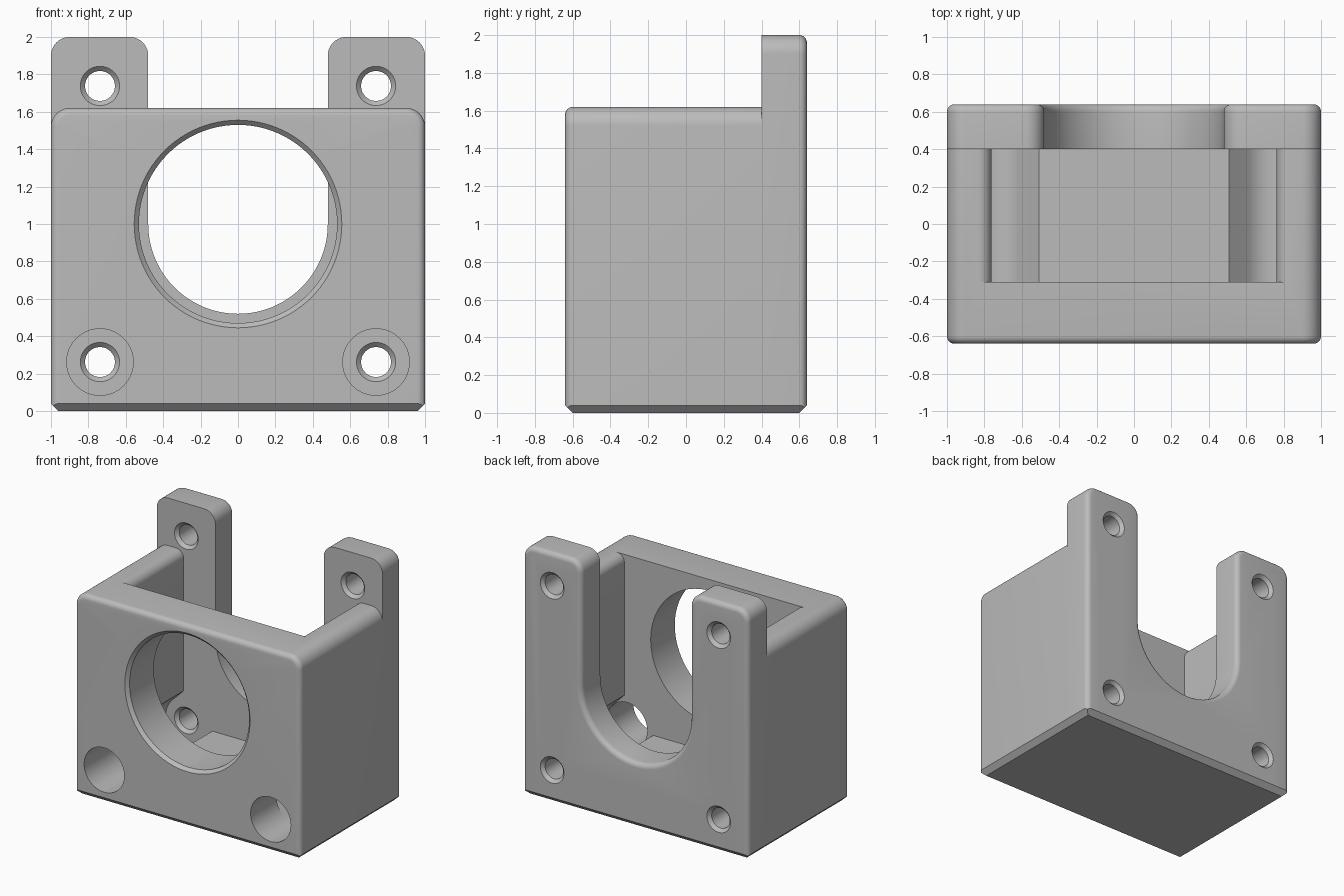
import bpy, bmesh
from math import cos, sin, pi, radians
from mathutils import Vector

if "Cube" in bpy.data.objects:
    bpy.data.objects.remove(bpy.data.objects["Cube"])

grey = bpy.data.materials.new("light grey plastic")
grey.use_nodes = True
colour = (0.5, 0.5, 0.5, 1)
grey.diffuse_color = colour
grey.node_tree.nodes["Principled BSDF"].inputs["Base Color"].default_value = colour

FRONT, BACK = -0.64, 0.64
POCKET, PLATE = -0.31, 0.40      # inner faces of the front wall and back plate
HOLE_X, HOLE_Z, MID_Z = 0.738, 0.262, 1.0
EDGE = 0.04


def arc(cx, cz, r, start, end, n=10):
    angles = [radians(start + (end - start) * i / n) for i in range(n + 1)]
    return [(cx + r * cos(a), cz + r * sin(a)) for a in angles]


def circle(cx, cz, r, n=64):
    return arc(cx, cz, r, 0, 360, n)[:-1]


def mirrored(half):
    return half + [(-x, z) for x, z in reversed(half)]


def inset(points, d):
    """Move a counter-clockwise outline inwards by d with mitred corners."""
    pts = [Vector(p) for p in points]
    out = []
    for i, p in enumerate(pts):
        a = (p - pts[i - 1]).normalized()
        b = (pts[(i + 1) % len(pts)] - p).normalized()
        n1, n2 = Vector((-a.y, a.x)), Vector((-b.y, b.x))
        out.append(p + d * (n1 + n2) / (1 + n1.dot(n2)))
    return out


def loft(name, outline, sections):
    """Solid along y; each section is (y, inset of the outline)."""
    bm = bmesh.new()
    rings = [[bm.verts.new((p[0], y, p[1])) for p in inset(outline, d)]
             for y, d in sections]
    n = len(outline)
    for r, s in zip(rings, rings[1:]):
        for i in range(n):
            j = (i + 1) % n
            bm.faces.new((r[i], r[j], s[j], s[i]))
    bm.faces.new(rings[0])
    bm.faces.new(rings[-1])
    bmesh.ops.recalc_face_normals(bm, faces=bm.faces)
    mesh = bpy.data.meshes.new(name)
    bm.to_mesh(mesh)
    bm.free()
    mesh.materials.append(grey)
    ob = bpy.data.objects.new(name, mesh)
    bpy.context.collection.objects.link(ob)
    return ob


def combine(part, tool, operation="DIFFERENCE"):
    mod = part.modifiers.new("cut", "BOOLEAN")
    mod.operation, mod.solver, mod.object = operation, "EXACT", tool
    bpy.context.view_layer.update()
    bpy.context.view_layer.objects.active = part
    bpy.ops.object.modifier_apply(modifier=mod.name)
    bpy.data.objects.remove(tool)


def rounded_end(y, direction, steps=6):
    """Sections that round off the rim of an end face."""
    turns = [pi / 2 * i / steps for i in range(steps + 1)]
    return [(y - direction * EDGE * (1 - sin(t)), EDGE * (1 - cos(t))) for t in turns]


# Housing block, with rounded top corners and front rim
block = mirrored([(1, -0.2)] + arc(0.9, 1.52, 0.1, 0, 90))
housing = loft("housing", block, rounded_end(FRONT, -1)[::-1] + [(PLATE, 0)])

# Open pocket, with diagonal screw channels low down and flared rim on top
channel = arc(HOLE_X, HOLE_Z, 0.18, 225, 405, 24)
floor_z, wall_x = 0.238, 0.762
(x0, z0), (x1, z1) = channel[0], channel[-1]
half = [(x0 - (floor_z - z0), floor_z)] + channel + [(wall_x, z1 + x1 - wall_x)]
half += arc(wall_x + 0.07, 1.55, 0.07, 180, 90) + [(wall_x + 0.07, 1.8)]
combine(housing, loft("pocket", mirrored(half), [(POCKET, 0), (0.5, 0)]))

# Large front bore with a chamfered mouth
combine(housing, loft("bore", circle(0, MID_Z, 0.53, 96),
                      [(-0.65, -0.035), (-0.615, 0), (-0.2, 0)]))

# Screwdriver access through the front wall
for side in (-1, 1):
    combine(housing, loft("access", circle(side * HOLE_X, HOLE_Z, 0.178),
                          [(-0.7, 0), (-0.29, 0)]))

# Back plate with two ears and a round-bottomed slot
ear = [(1, -0.2)] + arc(0.9, 1.9, 0.1, 0, 90) + arc(0.58, 1.9, 0.1, 90, 180)
ear += arc(0, MID_Z, 0.48, 0, -90, 32)[:-1]
outline = ear + [(0, MID_Z - 0.48)] + [(-x, z) for x, z in reversed(ear)]
back_plate = loft("back_plate", outline, [(PLATE, 0)] + rounded_end(BACK, 1))

# Four screw holes, chamfered on both faces
for side in (-1, 1):
    for z in (HOLE_Z, 2 * MID_Z - HOLE_Z):
        combine(back_plate, loft("screw_hole", circle(side * HOLE_X, z, 0.08, 48),
                                 [(0.39, -0.035), (0.425, 0), (0.615, 0), (0.65, -0.035)]))

# Chamfer around the base, then smooth the curved faces
base = [(-0.96, -0.6), (0.96, -0.6), (0.96, 0.6), (-0.96, 0.6)]
for part in (housing, back_plate):
    mould = loft("base_mould", base, [(0, 0), (3, -3)])
    mould.rotation_euler.x = pi / 2
    combine(part, mould, "INTERSECT")
    bpy.ops.object.select_all(action="DESELECT")
    part.select_set(True)
    bpy.context.view_layer.objects.active = part
    bpy.ops.object.shade_smooth_by_angle(angle=radians(30))
